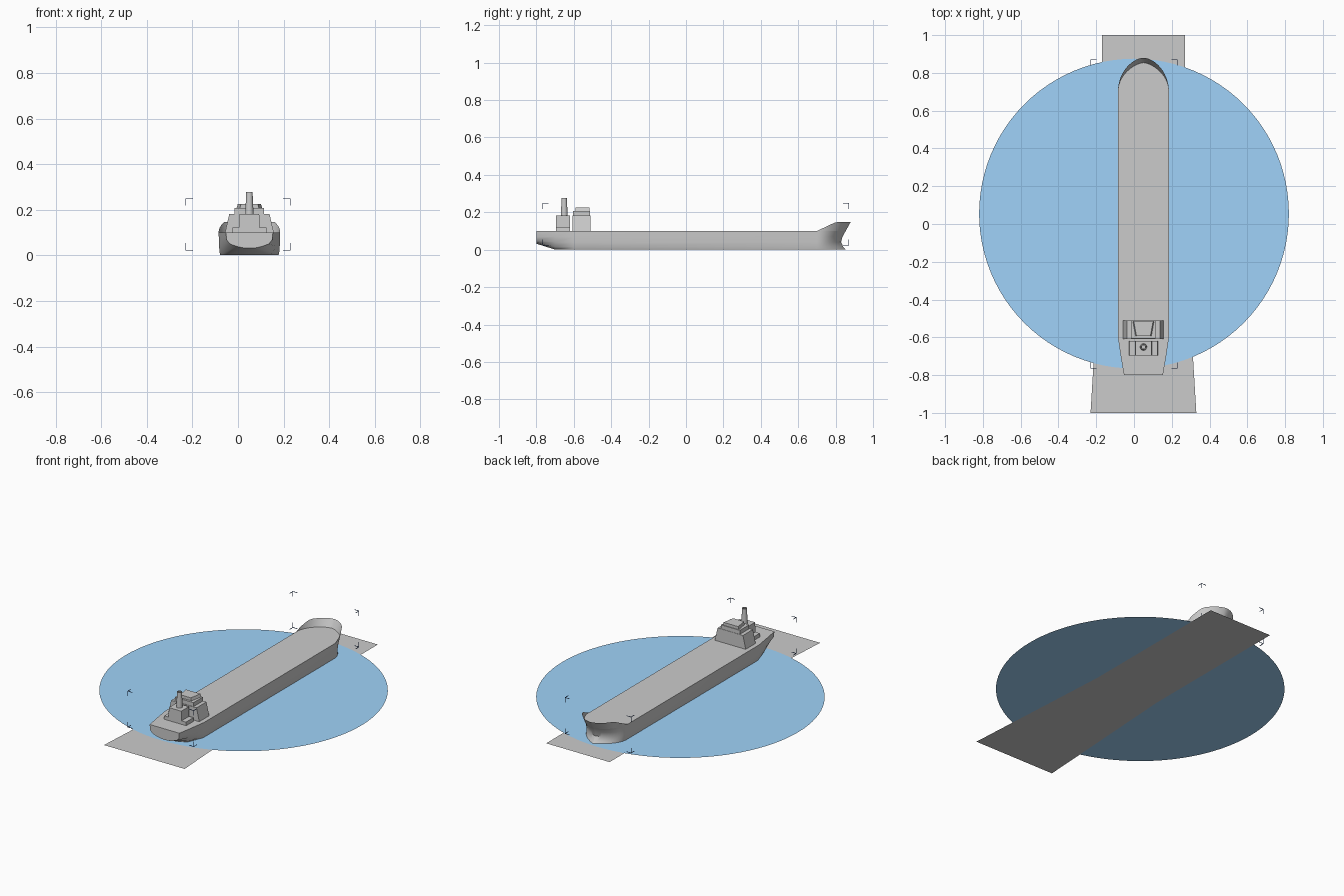
import bpy, bmesh
from math import sin, cos, pi
from itertools import product

if "Cube" in bpy.data.objects:
    bpy.data.objects.remove(bpy.data.objects["Cube"])

CX = 0.05  # ship centreline


def make(name, verts, faces, mat=None, smooth=False, normals=True):
    me = bpy.data.meshes.new(name)
    me.from_pydata(verts, [], faces)
    bm = bmesh.new()
    bm.from_mesh(me)
    bmesh.ops.remove_doubles(bm, verts=bm.verts, dist=1e-5)
    if normals:
        bmesh.ops.recalc_face_normals(bm, faces=bm.faces)
    bm.to_mesh(me)
    bm.free()
    ob = bpy.data.objects.new(name, me)
    bpy.context.collection.objects.link(ob)
    if mat:
        me.materials.append(mat)
    if smooth:
        bpy.ops.object.select_all(action='DESELECT')
        bpy.context.view_layer.objects.active = ob
        ob.select_set(True)
        bpy.ops.object.shade_smooth_by_angle(angle=0.6)
    return ob


def prism(name, base, top, z0, z1):
    n = len(base)
    v = [(x, y, z0) for x, y in base] + [(x, y, z1) for x, y in top]
    f = [(i, (i + 1) % n, n + (i + 1) % n, n + i) for i in range(n)]
    return make(name, v, f + [tuple(range(n)), tuple(range(n, 2 * n))])


def block(name, w0, w1, y0, y1, z0, z1):
    rect = lambda w: [(CX - w, y0), (CX + w, y0), (CX + w, y1), (CX - w, y1)]
    return prism(name, rect(w0), rect(w1), z0, z1)


def material(name, color):
    m = bpy.data.materials.new(name)
    m.diffuse_color = color
    m.use_nodes = True
    m.node_tree.nodes["Principled BSDF"].inputs["Base Color"].default_value = m.diffuse_color
    return m


blue = material("range_blue", (0.35, 0.65, 0.95, 1))
navy = material("bracket_navy", (0.02, 0.06, 0.2, 1))

# wake strip and range disc
make("wake_strip", [(CX - .28, -1, 0), (CX + .28, -1, 0), (CX + .22, 0, 0),
                    (CX + .22, 1, 0), (CX - .22, 1, 0), (CX - .22, 0, 0)],
     [(0, 1, 2, 5), (5, 2, 3, 4)], normals=False)
N = 96
make("range_disc", [(.82 * cos(2 * pi * i / N), .055 + .82 * sin(2 * pi * i / N), .002)
                    for i in range(N)], [tuple(range(N))], blue, normals=False)

# hull waterlines: z, half width, bow tip y, bow sharpness, stern z, stern half width, quarter half width
levels = [(.001, .128, .853, 1.8, .032, .022, .088),
          (.015, .131, .841, 1.8, .039, .055, .105),
          (.040, .133, .829, 1.7, .050, .085, .114),
          (.070, .134, .837, 1.5, .068, .100, .118),
          (.100, .135, .854, 1.3, .100, .103, .120)]
BOW = 14


def bow_arc(w, tip, p):
    return [(w * max(cos(pi / 2 * i / BOW), 0) ** p, .7 + (tip - .7) * sin(pi / 2 * i / BOW))
            for i in range(BOW + 1)]


def loop(half):
    # mirrors a one-sided outline across the centreline
    return ([(CX + x, y, z) for x, y, z in half] +
            [(CX - x, y, z) for x, y, z in reversed(half)])


verts = []
for z, w, tip, p, sz, sw, qw in levels:
    half = [(sw, -.8, sz), (qw, -.7, z), (w, -.6, z)]
    half += [(x, y, z) for x, y in bow_arc(w, tip, p)]
    verts += loop(half)
n = len(verts) // len(levels)
faces = [(j * n + i, j * n + (i + 1) % n, (j + 1) * n + (i + 1) % n, (j + 1) * n + i)
         for j in range(len(levels) - 1) for i in range(n)]
faces += [(n - 1, n - 2, 1, 0), tuple(range(1, n - 1)), tuple(range((len(levels) - 1) * n, len(levels) * n))]
make("hull", verts, faces, smooth=True)

# flared bow bulwark
low = loop([(x, y, .1) for x, y in bow_arc(.135, .854, 1.3)])
ramp = lambda y: max(0, min(1, (y - .7) / .1))
high = loop([(x, y, .1 + .047 * ramp(y) + .0003) for x, y in bow_arc(.135, .88, 1.15)])
m = len(low)
make("bow_bulwark", low + high, [(i, i + 1, m + i + 1, m + i) for i in range(m - 1)], smooth=True,
     normals=False)

# deckhouse tiers
block("deckhouse", .107, .088, -.608, -.51, .1, .182)
block("upper_deckhouse", .065, .065, -.605, -.512, .182, .207)
bridge = lambda e: [(CX - .04 - e, -.592), (CX + .04 + e, -.592),
                    (CX + .054 + e, -.516), (CX - .054 - e, -.516)]
prism("bridge", bridge(.002), bridge(-.003), .207, .225)

# engine casing and funnel
block("casing_base", .077, .075, -.695, -.62, .1, .122)
block("engine_casing", .045, .043, -.695, -.62, .122, .182)
S = 24
rings = [(.018, .182), (.014, .277), (.009, .277), (.009, .25)]
v = [(CX + r * cos(2 * pi * i / S), -.651 + r * sin(2 * pi * i / S), z)
     for r, z in rings for i in range(S)]
f = [(j * S + i, j * S + (i + 1) % S, (j + 1) * S + (i + 1) % S, (j + 1) * S + i)
     for j in range(3) for i in range(S)]
make("funnel", v, f + [tuple(range(S)), tuple(range(3 * S, 4 * S))], smooth=True)

# corner brackets of the selection box, three thin arms each
L, T = .032, .0025
bv, bf = [], []
for s in product((-1, 1), repeat=3):
    c = (.23 * s[0], .053 + .819 * s[1], .136 + .114 * s[2])
    for axis in range(3):
        b = len(bv)
        size = [L if a == axis else T for a in range(3)]
        bv += [tuple(c[a] - s[a] * size[a] * k[a] for a in range(3)) for k in product((0, 1), repeat=3)]
        bf += [tuple(b + i for i in q) for q in ((0, 1, 3, 2), (4, 6, 7, 5), (0, 4, 5, 1),
                                                (2, 3, 7, 6), (0, 2, 6, 4), (1, 5, 7, 3))]
me = bpy.data.meshes.new("corner_brackets")
me.from_pydata(bv, [], bf)
bm = bmesh.new()
bm.from_mesh(me)
bmesh.ops.recalc_face_normals(bm, faces=bm.faces)
bm.to_mesh(me)
bm.free()
me.materials.append(navy)
bpy.context.collection.objects.link(bpy.data.objects.new("corner_brackets", me))
